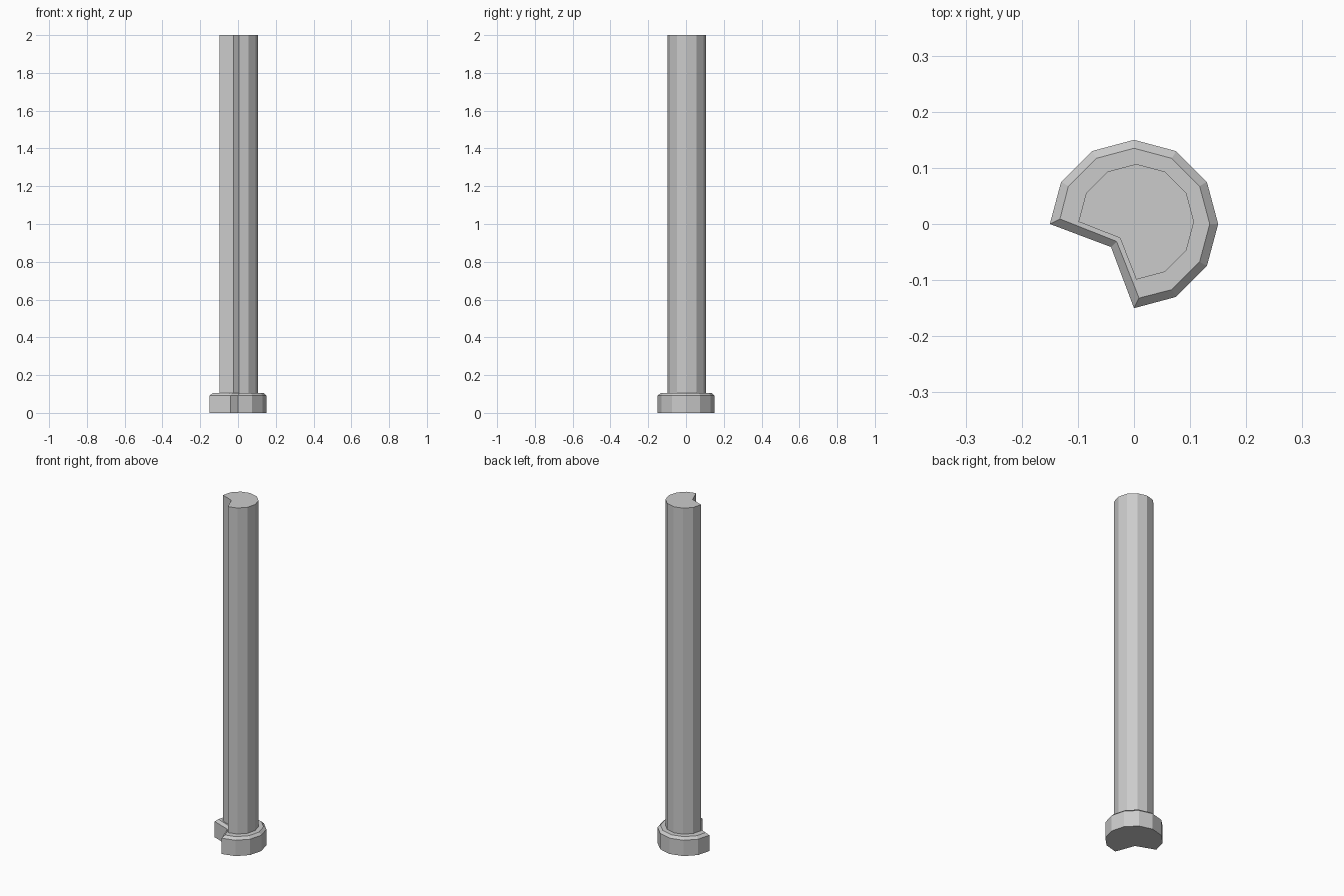
import bpy
import bmesh
from math import cos, sin, pi

# Remove the default cube
cube = bpy.data.objects.get("Cube")
if cube:
    bpy.data.objects.remove(cube)

# Plain grey metal
grey = bpy.data.materials.new("grey_metal")
grey.use_nodes = True
colour = (0.6, 0.6, 0.6, 1)
grey.diffuse_color = colour
grey.node_tree.nodes["Principled BSDF"].inputs["Base Color"].default_value = colour


def outline(radius, centre, end, notch):
    """Twelve-sided disc with a front right notch, symmetric about x = y."""
    a, b = end
    arc = [(centre + radius * cos(i * pi / 6), centre + radius * sin(i * pi / 6))
           for i in range(-2, 6)]
    return [(b, a)] + arc + [(a, b), (notch, notch)]


def loft(name, sections):
    """Solid through matching outlines stacked in height."""
    bm = bmesh.new()
    rings = [[bm.verts.new((x, y, z)) for x, y in points] for points, z in sections]
    bm.faces.new(rings[0][::-1])
    bm.faces.new(rings[-1])
    for low, high in zip(rings, rings[1:]):
        for i in range(len(low)):
            j = (i + 1) % len(low)
            bm.faces.new((low[i], low[j], high[j], high[i]))
    bmesh.ops.recalc_face_normals(bm, faces=bm.faces)
    mesh = bpy.data.meshes.new(name)
    bm.to_mesh(mesh)
    bm.free()
    mesh.materials.append(grey)
    obj = bpy.data.objects.new(name, mesh)
    bpy.context.collection.objects.link(obj)
    return obj


foot = outline(0.15, 0, (-0.15, 0), -0.041)
shoulder = outline(0.135, 0, (-0.132, 0.009), -0.031)
shaft = outline(0.103, 0.004, (-0.099, 0.004), -0.025)

# Base collar with a chamfered top edge
loft("base_collar", [(foot, 0), (foot, 0.092), (shoulder, 0.106)])

# Tall notched column rising from the collar
loft("column_shaft", [(shaft, 0.106), (shaft, 2)])
